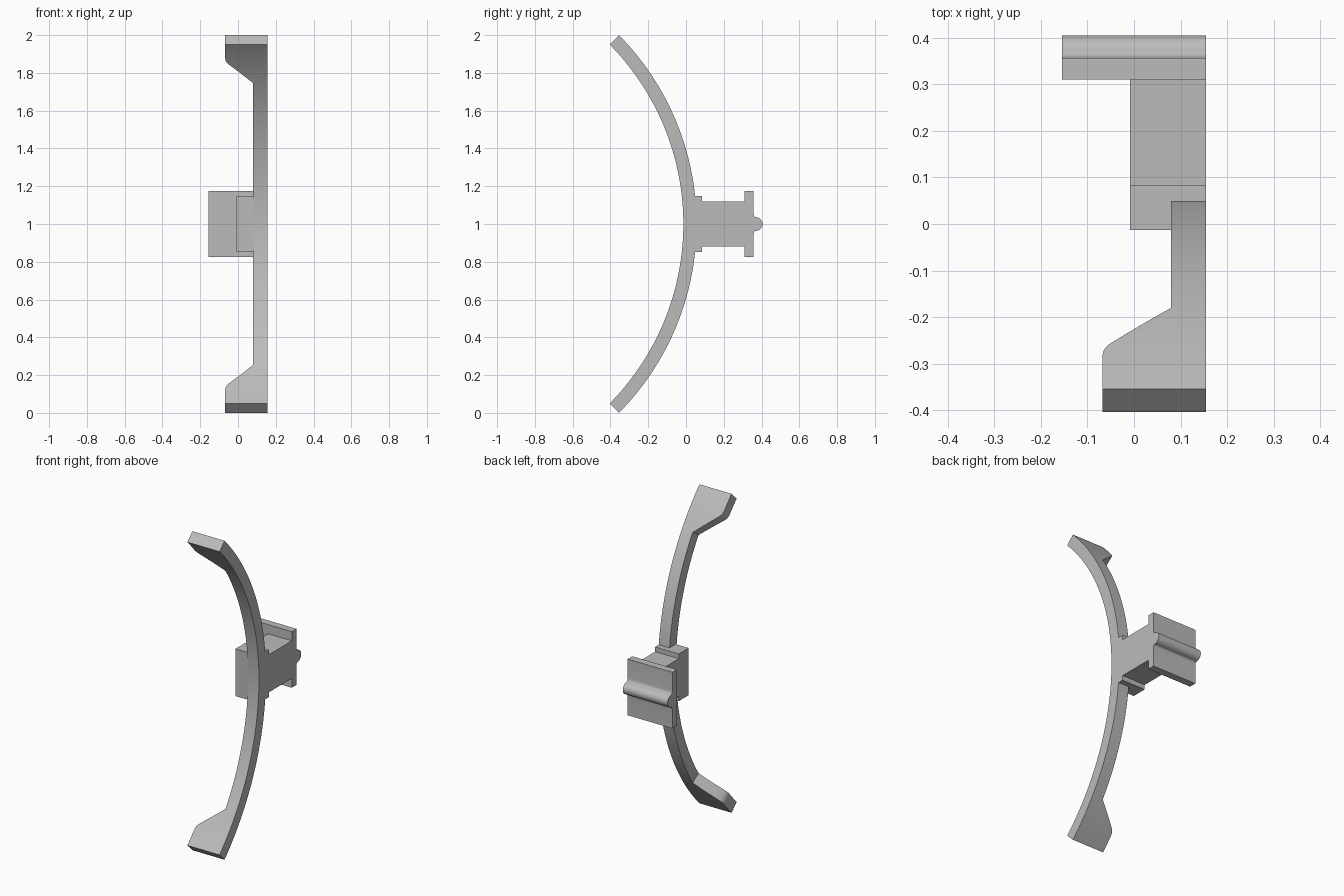
import bpy, bmesh
from math import sin, cos, radians

cube = bpy.data.objects.get("Cube")
if cube:
    bpy.data.objects.remove(cube)

grey = bpy.data.materials.new("plain grey")
grey.use_nodes = True
grey.diffuse_color = (0.5, 0.5, 0.5, 1)
grey.node_tree.nodes["Principled BSDF"].inputs["Base Color"].default_value = (0.5, 0.5, 0.5, 1)

SIDE = 0.155   # flat side shared by every part
MID = 1.0      # height of the symmetry plane


def skin(name, rings):
    """Join matching closed rings of points into a capped solid."""
    bm = bmesh.new()
    loops = [[bm.verts.new(p) for p in ring] for ring in rings]
    n = len(loops[0])
    for a, b in zip(loops, loops[1:]):
        for i in range(n):
            j = (i + 1) % n
            bm.faces.new((a[i], a[j], b[j], b[i]))
    bm.faces.new(loops[0])
    bm.faces.new(loops[-1])
    bmesh.ops.recalc_face_normals(bm, faces=bm.faces)
    mesh = bpy.data.meshes.new(name)
    bm.to_mesh(mesh)
    bm.free()
    obj = bpy.data.objects.new(name, mesh)
    bpy.context.collection.objects.link(obj)
    mesh.materials.append(grey)
    bpy.ops.object.select_all(action='DESELECT')
    obj.select_set(True)
    bpy.context.view_layer.objects.active = obj
    bpy.ops.object.shade_smooth_by_angle(angle=radians(25))
    return obj


def extrude_x(name, half, x0, x1):
    """Extrude a (y, height) half profile, mirrored about the middle."""
    outline = half + [(y, -h) for y, h in reversed(half) if h > 0]
    return skin(name, [[(x, y, MID + h) for y, h in outline] for x in (x0, x1)])


# Curved arm: concentric arcs, with the inner edge flaring into a wide tip
R_IN, R_OUT, CENTRE = 1.352, 1.422, -1.366
flare = [(33.5, 0.08), (38.9, -0.055), (39.3, -0.061), (39.8, -0.066),
         (40.4, -0.068), (44.67, -0.068)]
steps = 24
half_arm = [(flare[0][0] * i / steps, 0.08) for i in range(steps)]
for (a0, x0), (a1, x1) in zip(flare, flare[1:]):
    cuts = 4 if a1 - a0 > 2 else 1
    half_arm += [(a0 + (a1 - a0) * k / cuts, x0 + (x1 - x0) * k / cuts) for k in range(cuts)]
half_arm.append(flare[-1])
stations = [(-a, x) for a, x in reversed(half_arm[1:])] + half_arm


def arm_ring(angle, x):
    c, s = cos(radians(angle)), sin(radians(angle))
    return [(px, CENTRE + r * c, MID + r * s)
            for px, r in ((x, R_IN), (SIDE, R_IN), (SIDE, R_OUT), (x, R_OUT))]


skin("curved_arm", [arm_ring(a, x) for a, x in stations])

# Hub: collar behind the arm, stepping down to a neck
extrude_x("hub_and_neck",
          [(-0.013, 0.148), (0.084, 0.148), (0.084, 0.118), (0.312, 0.118)],
          -0.009, SIDE)

# Back plate with a filleted round rib across its rear face
rib = [(0.368 + 0.037 * cos(radians(a)), 0.037 * sin(radians(a)))
       for a in range(90, -1, -10)]
fillet = [(0.357, 0.058), (0.358, 0.05), (0.361, 0.043), (0.364, 0.039)]
extrude_x("back_plate", [(0.311, 0.176), (0.357, 0.176)] + fillet + rib, -SIDE, SIDE)
